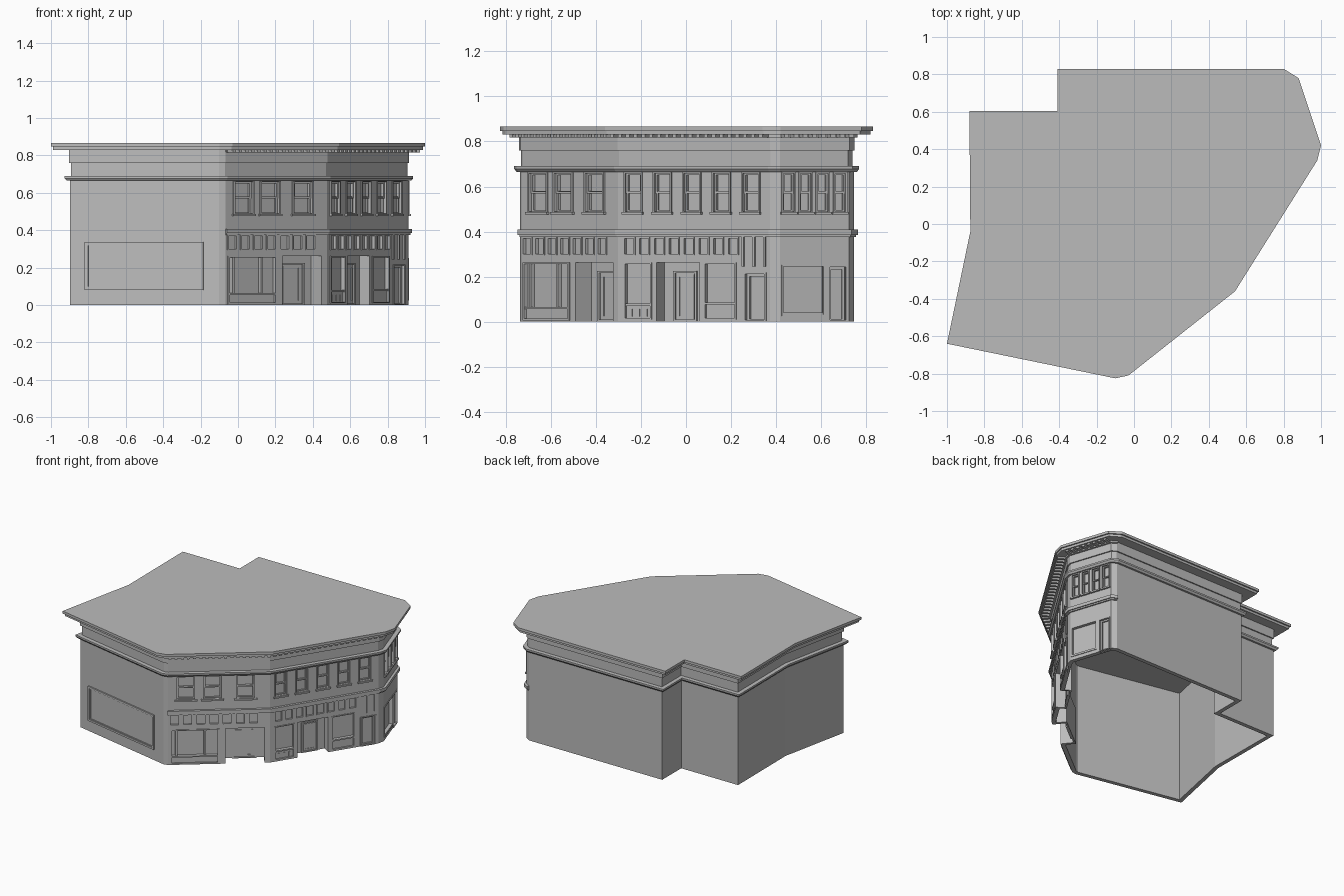
import bpy, bmesh
from mathutils import Vector

if "Cube" in bpy.data.objects:
    bpy.data.objects.remove(bpy.data.objects["Cube"])

grey = bpy.data.materials.new("plain_grey")
grey.use_nodes = True
grey.diffuse_color = (0.5, 0.5, 0.5, 1)
grey.node_tree.nodes["Principled BSDF"].inputs["Base Color"].default_value = (0.5, 0.5, 0.5, 1)

# Roof outline, anticlockwise; the walls stand inside it
ROOF = [Vector(p) for p in ((-1, -.64), (-.1, -.825), (-.03, -.81), (.54, -.36), (.98, .34),
                            (1, .42), (.88, .78), (.8, .83), (-.41, .83), (-.41, .605),
                            (-.88, .605), (-.875, -.04))]
COUNT = len(ROOF)
OVERHANG = 0.085
SIDE, CORNER_SHOP, LONG_SHOP, END_SHOP = 0, 2, 3, 5


def inset(d):
    """Roof outline moved inwards by d with mitred corners."""
    out = []
    for i, p in enumerate(ROOF):
        e1 = (p - ROOF[i - 1]).normalized()
        e2 = (ROOF[(i + 1) % COUNT] - p).normalized()
        n1, n2 = Vector((-e1.y, e1.x)), Vector((-e2.y, e2.x))
        out.append(p + (n1 + n2) * d / (1 + n1.dot(n2)))
    return out


WALL = inset(OVERHANG)


def finish(name, bm):
    bmesh.ops.recalc_face_normals(bm, faces=bm.faces)
    mesh = bpy.data.meshes.new(name)
    bm.to_mesh(mesh)
    bm.free()
    mesh.materials.append(grey)
    obj = bpy.data.objects.new(name, mesh)
    bpy.context.collection.objects.link(obj)
    return obj


def sweep(name, profile, corners=None):
    """Run a closed profile of (outward, height) along the walls."""
    bm = bmesh.new()
    loops = []
    for o, z in profile:
        line = inset(OVERHANG - o)
        loops.append([bm.verts.new((line[i].x, line[i].y, z)) for i in corners or range(COUNT)])
    n = len(loops[0])
    for k, low in enumerate(loops):
        high = loops[(k + 1) % len(loops)]
        for i in range(n - 1 if corners else n):
            j = (i + 1) % n
            bm.faces.new((low[i], low[j], high[j], high[i]))
    if corners:
        bm.faces.new([l[0] for l in loops])
        bm.faces.new([l[-1] for l in loops])
    return finish(name, bm)


def band(out, z0, z1):
    return [(-.01, z0), (out, z0), (out, z1), (-.01, z1)]


def slab(name, d, z0, z1):
    bm = bmesh.new()
    face = bm.faces.new([bm.verts.new((p.x, p.y, z0)) for p in inset(d)])
    top = bmesh.ops.extrude_face_region(bm, geom=[face])["geom"]
    bmesh.ops.translate(bm, vec=(0, 0, z1 - z0),
                        verts=[g for g in top if isinstance(g, bmesh.types.BMVert)])
    if not face.is_valid or len(bm.faces) < COUNT + 2:
        bmesh.ops.holes_fill(bm, edges=bm.edges, sides=0)
    return finish(name, bm)


def box(bm, wall, a, b, z0, z1, o0, o1):
    """Box on a wall from a to b (x on the side wall, y elsewhere)."""
    p = WALL[wall]
    d = (WALL[(wall + 1) % COUNT] - p).normalized()
    n = Vector((d.y, -d.x))
    ax = 0 if wall == SIDE else 1
    verts = []
    for z in (z0, z1):
        for t, o in ((a, o0), (b, o0), (b, o1), (a, o1)):
            q = p + d * ((t - p[ax]) / d[ax]) + n * o
            verts.append(bm.verts.new((q.x, q.y, z)))
    lo, hi = verts[:4], verts[4:]
    bm.faces.new(lo[::-1])
    bm.faces.new(hi)
    for i in range(4):
        j = (i + 1) % 4
        bm.faces.new((lo[i], lo[j], hi[j], hi[i]))


def frame(bm, wall, a, b, z0, z1, w, o0, o1):
    """Four bars lying just inside a rectangle."""
    box(bm, wall, a, a + w, z0, z1, o0, o1)
    box(bm, wall, b - w, b, z0, z1, o0, o1)
    box(bm, wall, a + w, b - w, z0, z0 + w, o0, o1)
    box(bm, wall, a + w, b - w, z1 - w, z1, o0, o1)


def row(start, end, count, gap):
    step = (end - start + gap) / count
    return [(start + i * step, start + (i + 1) * step - gap) for i in range(count)]


# Hollow walls, with a shallow set-back below the upper frieze
walls = sweep("walls", [(-.03, 0), (0, 0), (0, .68), (-.006, .68), (-.006, .76),
                        (.003, .76), (.003, .832), (-.03, .832)])
sweep("upper_band", [(-.01, .665), (.014, .665), (.024, .678), (.024, .69), (-.01, .69)])
sweep("shop_band", band(.018, .385, .408), [2, 3, 4, 5, 6, 7])
sweep("shop_band_lip", band(.01, .375, .386), [2, 3, 4, 5, 6, 7])
sweep("frieze_moulding", band(.016, .818, .831), [2, 3, 4, 5, 6, 7])
slab("roof_fascia", .01, .83, .848)
slab("roof_slab", 0, .847, .866)

cuts = bmesh.new()

# Upper sash windows
sashes = bmesh.new()
upper = {CORNER_SHOP: [(-.70, -.612), (-.588, -.50), (-.45, -.36)],
         LONG_SHOP: row(-.275, .33, 5, .048),
         END_SHOP: row(.424, .714, 4, .014)}
for wall, spans in upper.items():
    for a, b in spans:
        box(cuts, wall, a + .006, b - .006, .488, .658, -.02, .02)
        frame(sashes, wall, a, b, .482, .664, .007, -.006, .007)
        frame(sashes, wall, a + .007, b - .007, .489, .58, .007, -.021, -.01)
        frame(sashes, wall, a + .007, b - .007, .57, .657, .007, -.021, -.005)
        box(sashes, wall, a - .004, b + .004, .475, .486, -.005, .014)
finish("upper_windows", sashes)

# Small transom windows over the shops
transoms = bmesh.new()
for wall, spans in {CORNER_SHOP: row(-.725, -.35, 7, .012),
                    LONG_SHOP: row(-.275, .235, 8, .016)}.items():
    for a, b in spans:
        box(cuts, wall, a + .003, b - .003, .298, .372, -.014, .02)
        frame(transoms, wall, a, b, .295, .375, .005, -.005, .004)
for y in (.25, .298, .346):
    box(transoms, LONG_SHOP, y, y + .01, .245, .38, -.005, .008)
finish("transom_windows", transoms)

# Shop windows with bulkheads and mullions
shops = bmesh.new()
for wall, a, b, z0, z1, sill, bars in (
        (CORNER_SHOP, -.722, -.515, .006, .262, .055, (-.70, -.58)),
        (LONG_SHOP, -.275, -.15, .01, .262, .07, ()),
        (LONG_SHOP, .08, .225, .01, .262, .075, ()),
        (END_SHOP, .425, .615, .025, .252, .03, ())):
    box(cuts, wall, a + .004, b - .004, z0 + .004, z1 - .004, -.022, .02)
    frame(shops, wall, a, b, z0, z1, .007, -.006, .005)
    box(shops, wall, a + .007, b - .007, z0 + .005, sill, -.024, -.008)
    box(shops, wall, a + .005, b - .005, sill, sill + .01, -.024, .003)
    for y in bars:
        box(shops, wall, y, y + .009, sill, z1 - .005, -.024, -.004)
for a, b in row(-.25, -.175, 3, .025):
    frame(shops, LONG_SHOP, a, b, .022, .055, .004, -.009, -.004)
finish("shop_windows", shops)

# Recessed entrances: an opening, an alcove behind it and a panelled door
alcoves, doors = bmesh.new(), bmesh.new()
for wall, a, b, top, deep in ((CORNER_SHOP, -.49, -.325, .262, .09),
                              (LONG_SHOP, -.13, .06, .262, .065)):
    box(cuts, wall, a, b, -.02, top, -.05, .02)
    box(alcoves, wall, a - .012, a, 0, top, -deep, -.002)
    box(alcoves, wall, b, b + .012, 0, top, -deep, -.002)
    box(alcoves, wall, a - .012, b + .012, 0, top, -deep - .012, -deep)
    box(alcoves, wall, a - .012, b + .012, top, top + .012, -deep - .012, -.002)
    m = (a + b) / 2
    frame(doors, wall, m - .052, m + .052, 0, .225, .009, -deep - .002, -deep + .009)
    frame(doors, wall, m - .038, m + .038, .012, .21, .012, -deep - .002, -deep + .004)
finish("entrance_alcoves", alcoves)

# Flush doors
for wall, a, b, top in ((LONG_SHOP, .258, .357, .218), (END_SHOP, .63, .715, .25)):
    box(cuts, wall, a + .004, b - .004, -.02, top - .004, -.022, .02)
    frame(doors, wall, a, b, 0, top, .007, -.006, .005)
    frame(doors, wall, a + .007, b - .007, .001, top - .007, .011, -.024, -.012)
finish("doors", doors)

# Openings are cut out of the walls in one go
cutter = finish("wall_cutter", cuts)
cutter.hide_render = True
mod = walls.modifiers.new("openings", "BOOLEAN")
mod.operation, mod.solver, mod.object = "DIFFERENCE", "EXACT", cutter
graph = bpy.context.evaluated_depsgraph_get()
cut_mesh = bpy.data.meshes.new_from_object(walls.evaluated_get(graph))
walls.modifiers.clear()
walls.data = cut_mesh
bpy.data.objects.remove(cutter)

# Blank framed panel on the side wall
panel = bmesh.new()
frame(panel, SIDE, -.82, -.185, .08, .338, .014, -.005, .01)
frame(panel, SIDE, -.806, -.199, .094, .324, .006, -.005, .005)
finish("side_wall_panel_frame", panel)

# Brackets under the shop-side eaves
brackets = bmesh.new()
for wall in (CORNER_SHOP, LONG_SHOP, END_SHOP):
    y0, y1 = WALL[wall].y, WALL[wall + 1].y
    rise = (y1 - y0) / (WALL[wall + 1] - WALL[wall]).length
    for a, b in row(y0, y1, round((y1 - y0) / rise / .04), .022 * rise):
        box(brackets, wall, a, b, .817, .832, .01, .066)
finish("eaves_brackets", brackets)
